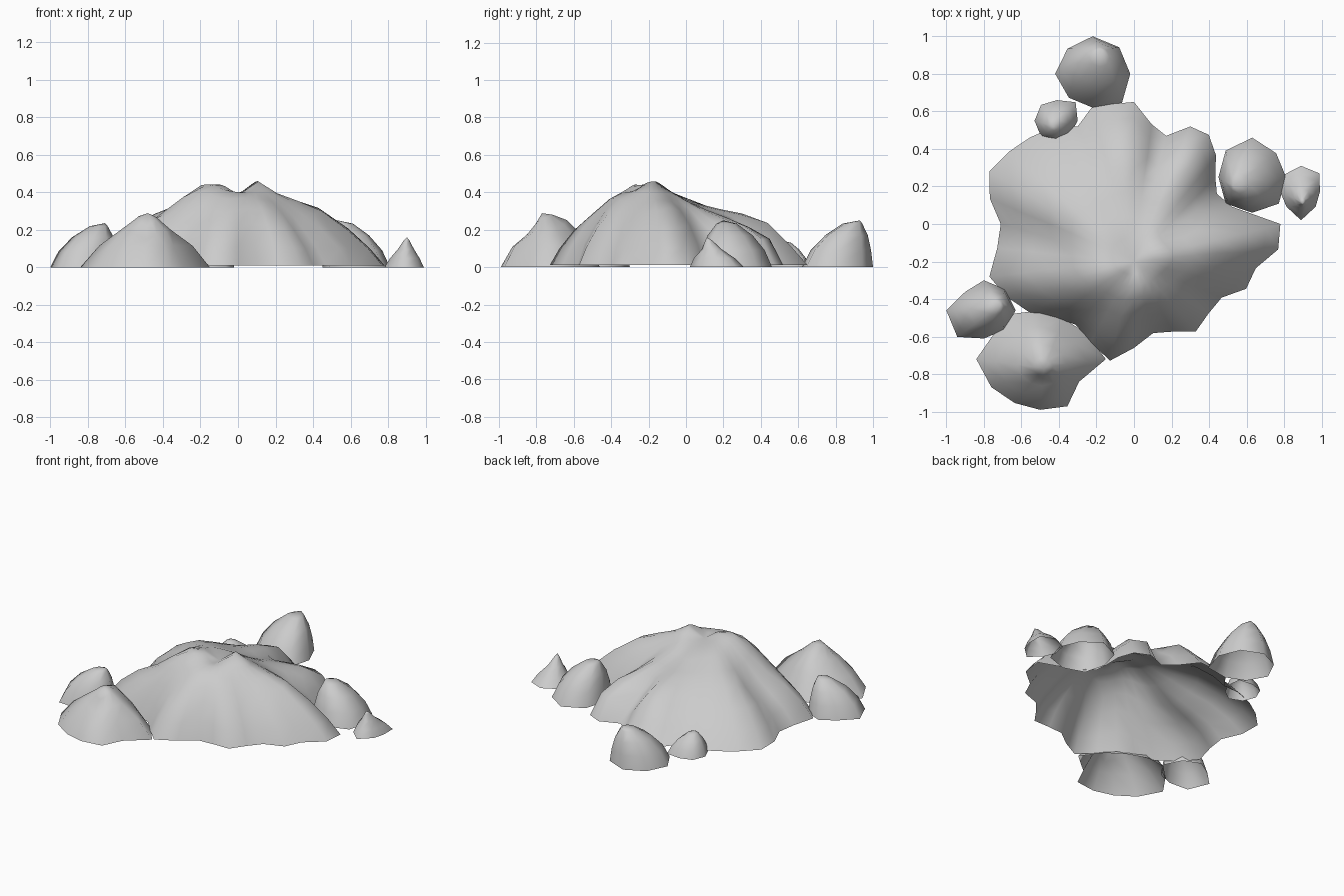
import bpy
import bmesh
from math import cos, sin, tau, exp
from mathutils import Vector

default_cube = bpy.data.objects.get("Cube")
if default_cube:
    bpy.data.objects.remove(default_cube, do_unlink=True)

# One plain stone colour for every boulder
stone = bpy.data.materials.new("grey_stone")
stone.use_nodes = True
stone_colour = (0.6, 0.6, 0.6, 1)
stone.diffuse_color = stone_colour
stone.node_tree.nodes["Principled BSDF"].inputs["Base Color"].default_value = stone_colour


def bump_height(point, bumps):
    """Sum of soft lumps and hollows, each given as x, y, radius, height."""
    total = 0
    for x, y, radius, height in bumps:
        distance = (point - Vector((x, y))).length
        total += height * exp(-(distance / radius) ** 2)
    return total


def soften(outline):
    """Blend each outline point with its two neighbours."""
    count = len(outline)
    return [(outline[i - 1] + outline[i] * 2 + outline[(i + 1) % count]) / 4
            for i in range(count)]


def make_boulder(name, centre, radii, peak, profile, base=0, bumps=()):
    """Hollow rock shell: an uneven foot outline drawn in rings towards a peak.
    Radii are in hundredths at equal angles; profile pairs are
    (share of the way from peak to foot, height)."""
    bm = bmesh.new()
    count = len(radii)
    centre, peak = Vector(centre), Vector(peak)
    outline = []
    for index, radius in enumerate(radii):
        angle = tau * index / count
        outline.append(centre + Vector((cos(angle), sin(angle))) * radius / 100)

    # Foot ring first, then the rings that climb to the peak
    rings = []
    for share, height in [(1, base)] + profile[:-1]:
        ring = []
        for foot in outline:
            spot = peak.lerp(foot, share)
            lift = bump_height(spot, bumps) if share < 1 else 0
            ring.append(bm.verts.new((spot.x, spot.y, height + lift)))
        rings.append(ring)
        if share < 0.8:
            outline = soften(outline)
    top = bm.verts.new((peak.x, peak.y, profile[-1][1] + bump_height(peak, bumps)))

    for lower, upper in zip(rings, rings[1:]):
        for i in range(count):
            j = (i + 1) % count
            bm.faces.new((lower[i], lower[j], upper[j], upper[i]))
    for i in range(count):
        bm.faces.new((rings[-1][i], rings[-1][(i + 1) % count], top))

    for face in bm.faces:
        face.smooth = True
    mesh = bpy.data.meshes.new(name)
    bm.to_mesh(mesh)
    bm.free()
    mesh.materials.append(stone)
    boulder = bpy.data.objects.new(name, mesh)
    bpy.context.scene.collection.objects.link(boulder)
    return boulder


# Large central mound: twin summits around a hollow, with spurs and gullies
mound_radii = [78, 53, 47, 50, 57, 62, 60, 50, 54, 65, 65, 66,
               60, 67, 72, 77, 82, 78, 71, 74, 82, 78, 73, 65,
               62, 67, 74, 66, 59, 61, 66, 62, 61, 69, 69, 78]
mound_profile = [(0.9, 0.1), (0.75, 0.195), (0.6, 0.275), (0.45, 0.34),
                 (0.3, 0.385), (0.16, 0.41), (0, 0.38)]
mound_bumps = [
    (-0.18, -0.27, 0.13, 0.05),   # west summit
    (0.1, -0.17, 0.08, 0.05),     # east summit
    (-0.25, -0.42, 0.12, 0.05),   # front shoulder
    (0.08, -0.46, 0.14, 0.04),    # front bulge
    (0.43, -0.05, 0.14, 0.045),   # east ridge
    (-0.03, 0.42, 0.11, 0.045),   # rear ridge
    (0.3, 0.4, 0.1, 0.07),        # rear spur
    (0.14, 0.36, 0.07, -0.05),    # rear gully
    (0.05, 0.07, 0.14, -0.04),    # step behind the summits
    (-0.1, 0.09, 0.12, -0.025),   # step behind the west summit
    (0.25, 0.1, 0.1, -0.03),      # step behind the east ridge
    (-0.45, -0.1, 0.13, -0.05),   # west hollow
    (-0.46, 0.13, 0.1, 0.02),     # west knoll
    (0.0, -0.26, 0.05, -0.03),    # notch between the summits
]
make_boulder("main_mound", (0, 0), mound_radii, (0, -0.2),
             mound_profile, base=0.01, bumps=mound_bumps)

# Front boulder: a broad crest above a steep step and a low front shoulder
make_boulder("front_boulder", (-0.5, -0.72),
             [35, 28, 25, 26, 28, 28, 34, 30, 27, 27, 29, 24],
             (-0.48, -0.77),
             [(0.72, 0.115), (0.45, 0.2), (0.2, 0.265), (0, 0.3)],
             bumps=[(-0.5, -0.6, 0.1, 0.06), (-0.49, -0.84, 0.06, -0.06)])

# Smaller boulders scattered round the foot of the mound
rounded = [(0.85, 0.36), (0.6, 0.68), (0.32, 0.93), (0, 1)]
pointed = [(0.75, 0.3), (0.45, 0.6), (0.18, 0.9), (0, 1)]
small_boulders = [
    ("west_boulder", (-0.8, -0.46), [17, 16, 16, 14, 20, 20, 15, 15],
     (-0.71, -0.43), 0.235, rounded),
    ("back_boulder", (-0.22, 0.8), [20, 20, 20, 19, 20, 18, 18, 22],
     (-0.17, 0.93), 0.25, rounded),
    ("back_pebble", (-0.41, 0.55), [11, 14, 11, 12, 12, 12, 12, 10],
     (-0.43, 0.52), 0.14, rounded),
    ("east_boulder", (0.63, 0.25), [18, 18, 21, 20, 18, 20, 19, 20],
     (0.53, 0.2), 0.25, rounded),
    ("east_pebble", (0.89, 0.17), [10, 14, 14, 13, 11, 11, 15, 11],
     (0.9, 0.11), 0.16, pointed),
]
for name, centre, radii, peak, height, shape in small_boulders:
    profile = [(share, height * level) for share, level in shape]
    make_boulder(name, centre, radii, peak, profile)
